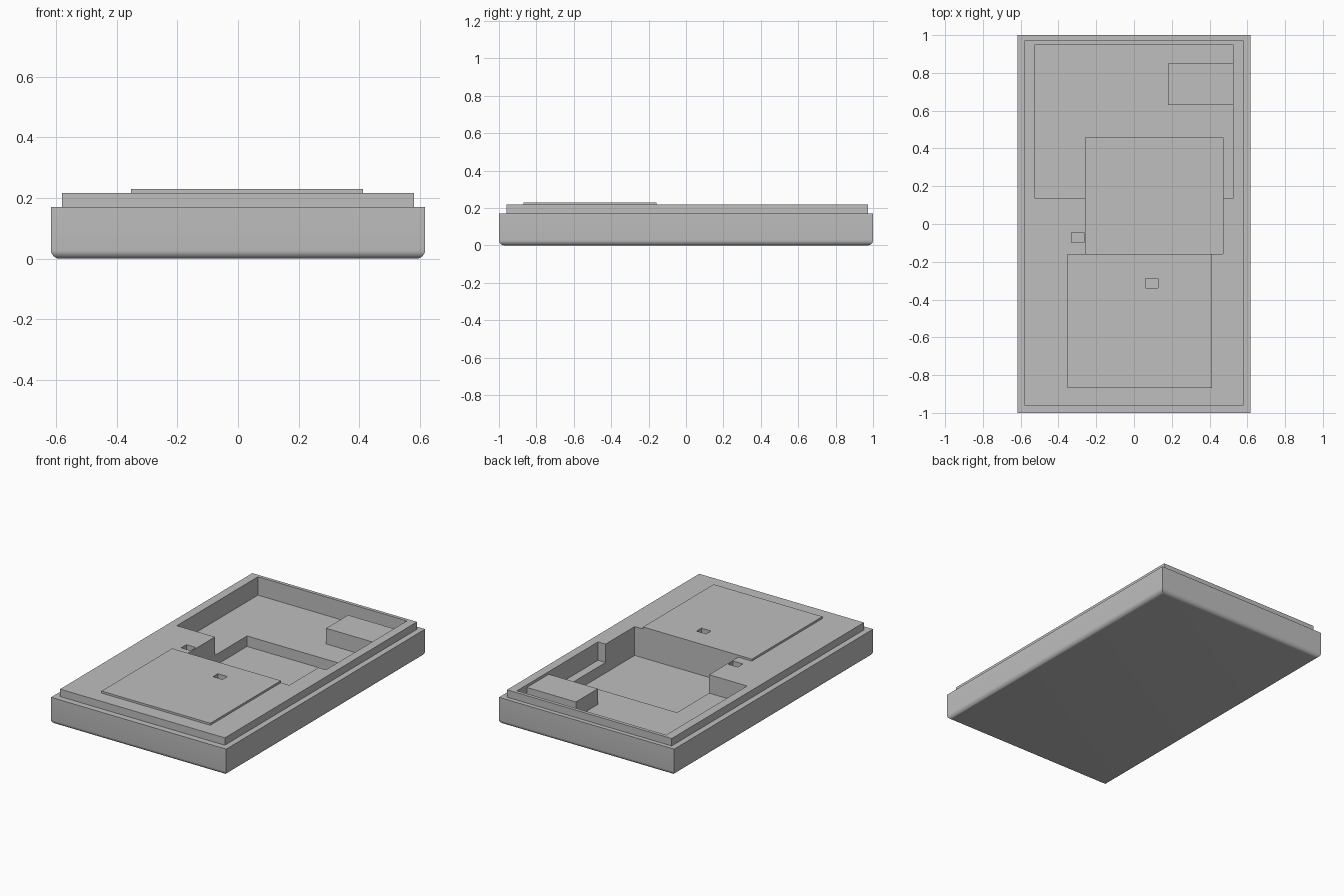
import bpy
import bmesh
import math

if "Cube" in bpy.data.objects:
    bpy.data.objects.remove(bpy.data.objects["Cube"], do_unlink=True)

grey = bpy.data.materials.new("plain_grey")
grey.use_nodes = True
colour = (0.52, 0.52, 0.52, 1)
grey.diffuse_color = colour
grey.node_tree.nodes["Principled BSDF"].inputs["Base Color"].default_value = colour


def box(name, xs, ys, zs, round_bottom=0):
    """Box between pairs of limits, optionally with rounded bottom edges."""
    bm = bmesh.new()
    bmesh.ops.create_cube(bm, size=1)
    for v in bm.verts:
        v.co = [lim[c > 0] for lim, c in zip((xs, ys, zs), v.co)]
    if round_bottom:
        edges = [e for e in bm.edges if all(v.co.z < zs[0] + 0.001 for v in e.verts)]
        bmesh.ops.bevel(bm, geom=edges, offset=round_bottom, segments=6,
                        profile=0.5, affect='EDGES')
    bmesh.ops.recalc_face_normals(bm, faces=bm.faces)
    mesh = bpy.data.meshes.new(name)
    bm.to_mesh(mesh)
    bm.free()
    mesh.materials.append(grey)
    obj = bpy.data.objects.new(name, mesh)
    bpy.context.collection.objects.link(obj)
    return obj


def activate(obj):
    bpy.ops.object.select_all(action='DESELECT')
    bpy.context.view_layer.objects.active = obj
    obj.select_set(True)


def combine(target, tool, operation):
    """Apply a boolean and discard the helper."""
    activate(target)
    mod = target.modifiers.new("combine", 'BOOLEAN')
    mod.operation = operation
    mod.solver = 'EXACT'
    mod.object = tool
    bpy.ops.object.modifier_apply(modifier=mod.name)
    bpy.data.objects.remove(tool, do_unlink=True)


LIP_TOP = 0.217
ABOVE = 0.3

# Case with rounded underside and stepped lip
case = box("case_body", (-0.617, 0.617), (-1, 1), (0, 0.17), round_bottom=0.028)
combine(case, box("lip", (-0.58, 0.58), (-0.961, 0.972), (0.1, LIP_TOP)), 'UNION')

# Shallow rear pocket and deeper middle pocket
combine(case, box("rear_pocket", (-0.525, 0.525), (0.135, 0.95), (0.1, ABOVE)), 'DIFFERENCE')
combine(case, box("middle_pocket", (-0.257, 0.472), (-0.158, 0.458), (0.033, ABOVE)), 'DIFFERENCE')

# Raised front plate and block standing in the rear pocket
plate = box("front_plate", (-0.353, 0.413), (-0.868, -0.158), (LIP_TOP, 0.23))
block = box("pocket_block", (0.18, 0.53), (0.63, 0.85), (0.09, 0.2))

# Small rectangular sockets
side_socket = ((-0.332, -0.264), (-0.098, -0.046))
plate_socket = ((0.06, 0.128), (-0.338, -0.289))
for xs, ys in (side_socket, plate_socket):
    combine(case, box("socket", xs, ys, (0.18, ABOVE)), 'DIFFERENCE')
combine(plate, box("socket", *plate_socket, (0.15, ABOVE)), 'DIFFERENCE')

# Smooth rounded underside, crisp corners elsewhere
activate(case)
bpy.ops.object.shade_smooth_by_angle(angle=math.radians(30))
